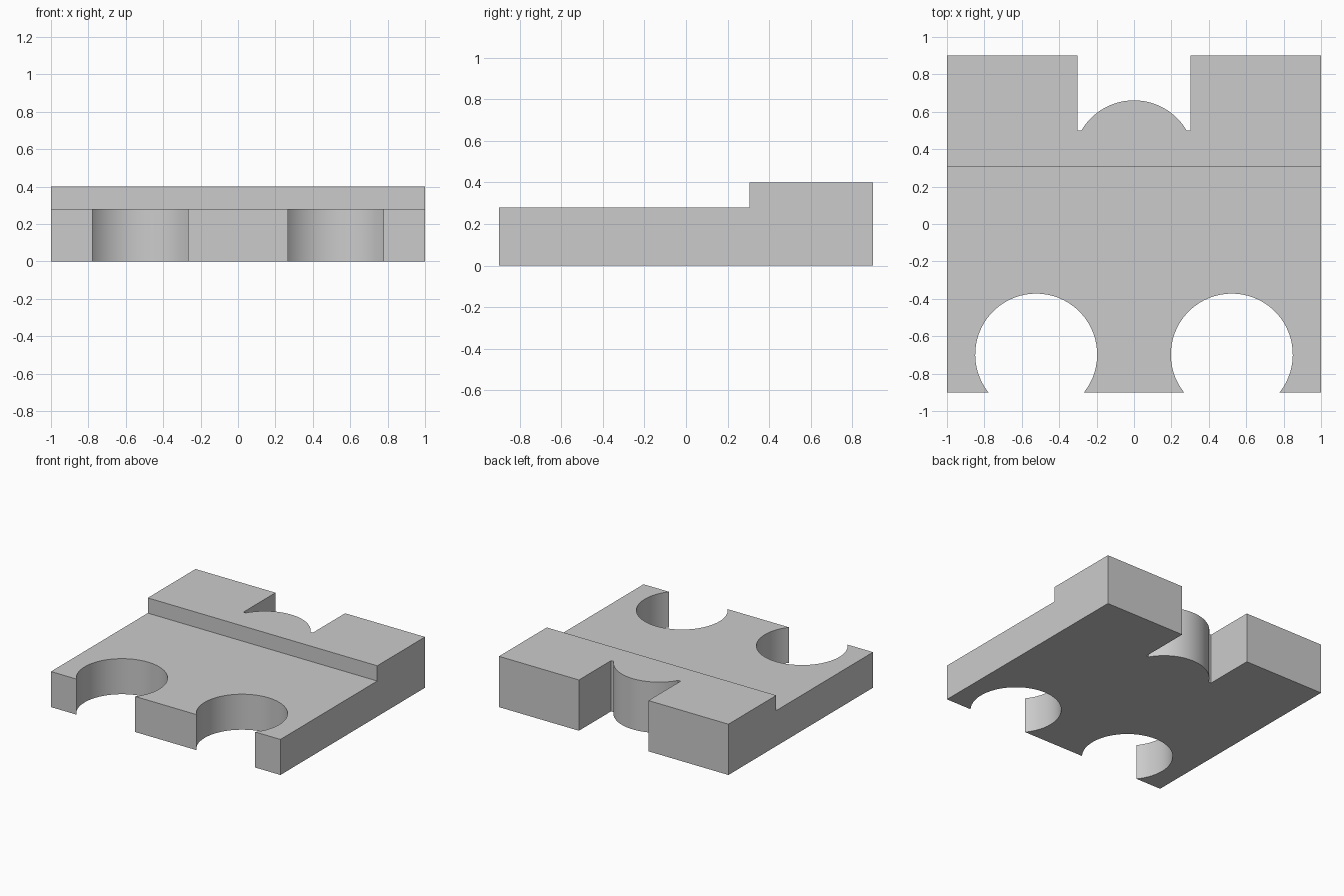
import bpy
import bmesh
from math import asin, cos, sin, radians, pi
from mathutils import Vector

cube = bpy.data.objects.get("Cube")
if cube:
    bpy.data.objects.remove(cube, do_unlink=True)

# Main dimensions
HALF_W, HALF_D = 1.0, 0.9
LOW, HIGH = 0.28, 0.40
STEP_Y = 0.305
RADIUS = 0.326
HOLE_X, HOLE_Y = 0.523, -0.698
NOTCH_X, NOTCH_Y = 0.303, 0.5
BUMP_Y = 0.335


def arc(cx, cy, start, end, steps=48):
    """Points on a circle from the start angle to the end angle."""
    angles = [start + (end - start) * i / steps for i in range(steps + 1)]
    return [(cx + RADIUS * cos(a), cy + RADIUS * sin(a)) for a in angles]


# Plan outline, counter-clockwise from the front right corner
mouth = asin((HALF_D + HOLE_Y) / RADIUS)
lobe = asin((NOTCH_Y - BUMP_Y) / RADIUS)
outline = [(-HALF_W, -HALF_D)]
for x in (-HOLE_X, HOLE_X):
    outline += arc(x, HOLE_Y, pi + mouth, -mouth)
outline += [(HALF_W, -HALF_D), (HALF_W, HALF_D), (NOTCH_X, HALF_D), (NOTCH_X, NOTCH_Y)]
outline += arc(0, BUMP_Y, lobe, pi - lobe)
outline += [(-NOTCH_X, NOTCH_Y), (-NOTCH_X, HALF_D), (-HALF_W, HALF_D)]

# Low slab
bm = bmesh.new()
base = bm.faces.new([bm.verts.new((x, y, 0)) for x, y in outline])
slab = bmesh.ops.extrude_face_region(bm, geom=[base], use_keep_orig=True)
top_verts = [g for g in slab["geom"] if isinstance(g, bmesh.types.BMVert)]
bmesh.ops.translate(bm, verts=top_verts, vec=(0, 0, LOW))
bmesh.ops.recalc_face_normals(bm, faces=bm.faces)

# Raised back step
bmesh.ops.bisect_plane(bm, geom=bm.verts[:] + bm.edges[:] + bm.faces[:],
                       plane_co=(0, STEP_Y, 0), plane_no=(0, 1, 0))
back_top = [f for f in bm.faces
            if f.normal.z > 0.9 and f.calc_center_median().y > STEP_Y]
raised = bmesh.ops.extrude_face_region(bm, geom=back_top)
raised_verts = [g for g in raised["geom"] if isinstance(g, bmesh.types.BMVert)]
bmesh.ops.translate(bm, verts=raised_verts, vec=Vector((0, 0, HIGH - LOW)))

# Merge coplanar walls
bmesh.ops.dissolve_limit(bm, angle_limit=radians(0.1),
                         verts=bm.verts[:], edges=bm.edges[:])
bmesh.ops.recalc_face_normals(bm, faces=bm.faces)

mesh = bpy.data.meshes.new("stepped_plate")
bm.to_mesh(mesh)
bm.free()
plate = bpy.data.objects.new("stepped_plate", mesh)
bpy.context.collection.objects.link(plate)

# Plain grey finish
grey = bpy.data.materials.new("light_grey")
grey.use_nodes = True
colour = (0.6, 0.6, 0.6, 1)
grey.diffuse_color = colour
for node in grey.node_tree.nodes:
    if node.type == "BSDF_PRINCIPLED":
        node.inputs["Base Color"].default_value = colour
mesh.materials.append(grey)

# Smooth round walls, sharp corners
bpy.ops.object.select_all(action="DESELECT")
plate.select_set(True)
bpy.context.view_layer.objects.active = plate
bpy.ops.object.shade_smooth_by_angle(angle=radians(25))
